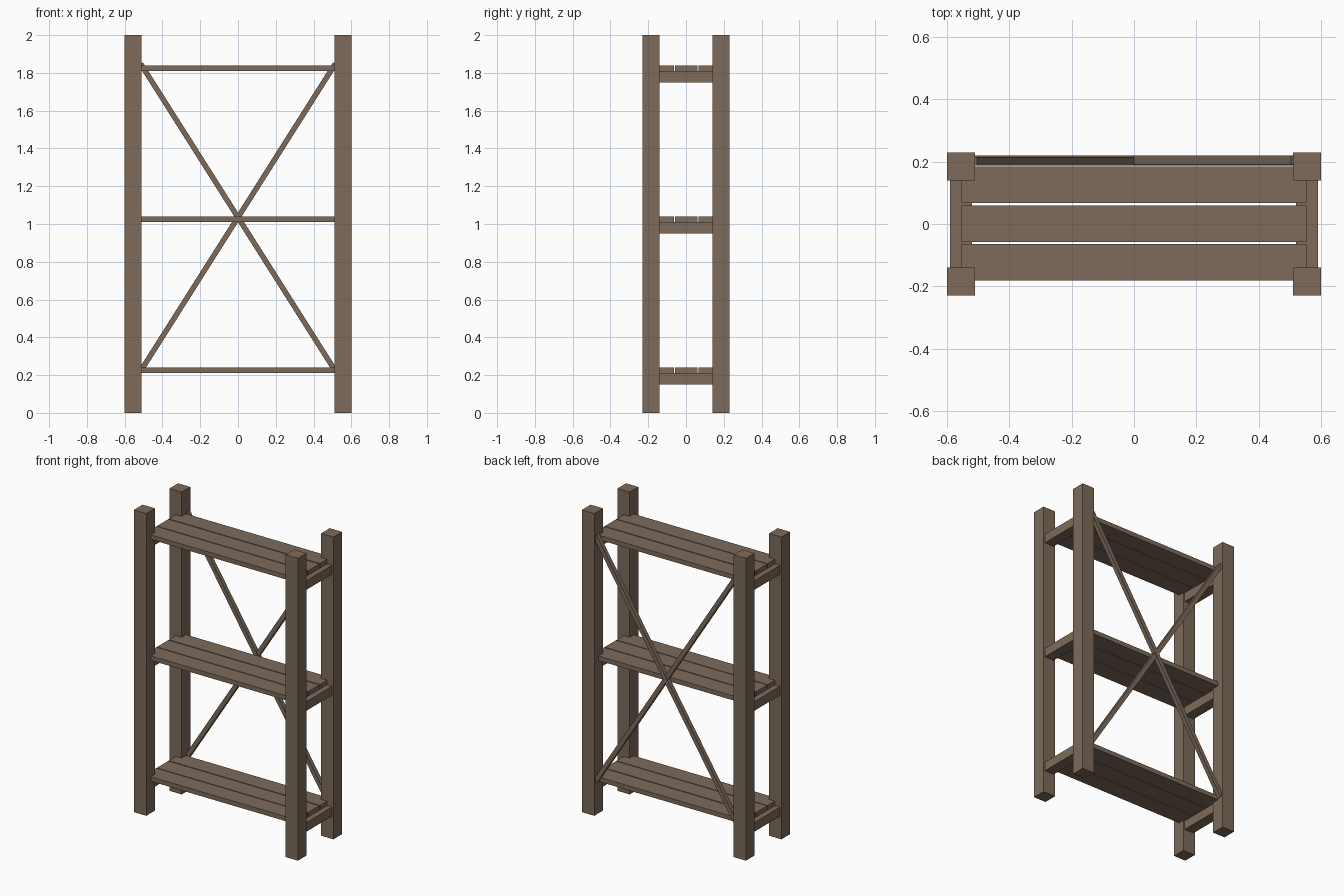
import bpy, math
from mathutils import Matrix

if "Cube" in bpy.data.objects:
    bpy.data.objects.remove(bpy.data.objects["Cube"])

wood = bpy.data.materials.new("brown_wood")
wood.diffuse_color = (0.205, 0.147, 0.105, 1)
wood.use_nodes = True
wood.node_tree.nodes["Principled BSDF"].inputs["Base Color"].default_value = wood.diffuse_color


def box(name, x0, x1, y0, y1, z0, z1):
    """Axis-aligned box given by its limits."""
    bpy.ops.mesh.primitive_cube_add(size=1)
    o = bpy.context.object
    o.name = name
    o.data.transform(Matrix.Diagonal((x1 - x0, y1 - y0, z1 - z0, 1)))
    o.location = ((x0 + x1) / 2, (y0 + y1) / 2, (z0 + z1) / 2)
    o.data.materials.append(wood)
    return o


# Corner posts
for sx in (-1, 1):
    for sy in (-1, 1):
        x, y = sx * 0.555, sy * 0.185
        box("corner_post", x - 0.045, x + 0.045, y - 0.045, y + 0.045, 0, 2)

# Shelves: two side rails carrying three planks
for top in (0.24, 1.04, 1.84):
    for sx in (-1, 1):
        box("side_rail", sx * 0.555 - 0.035, sx * 0.555 + 0.035,
            -0.145, 0.145, top - 0.09, top - 0.03)
    for y in (-0.123, 0.001, 0.126):
        box("shelf_plank", -0.553, 0.553, y - 0.059, y + 0.059, top - 0.03, top)

# Crossed back braces, ends let into the rear posts
run, rise = 1.02, 1.61
length = math.hypot(run, rise) + 0.02
for s, y in ((1, 0.2015), (-1, 0.205)):
    brace = box("back_brace", -length / 2, length / 2, -0.014, 0.014, -0.014, 0.014)
    brace.location = (0, y, 1.035)
    brace.rotation_euler = (0, s * math.atan2(rise, run), 0)
